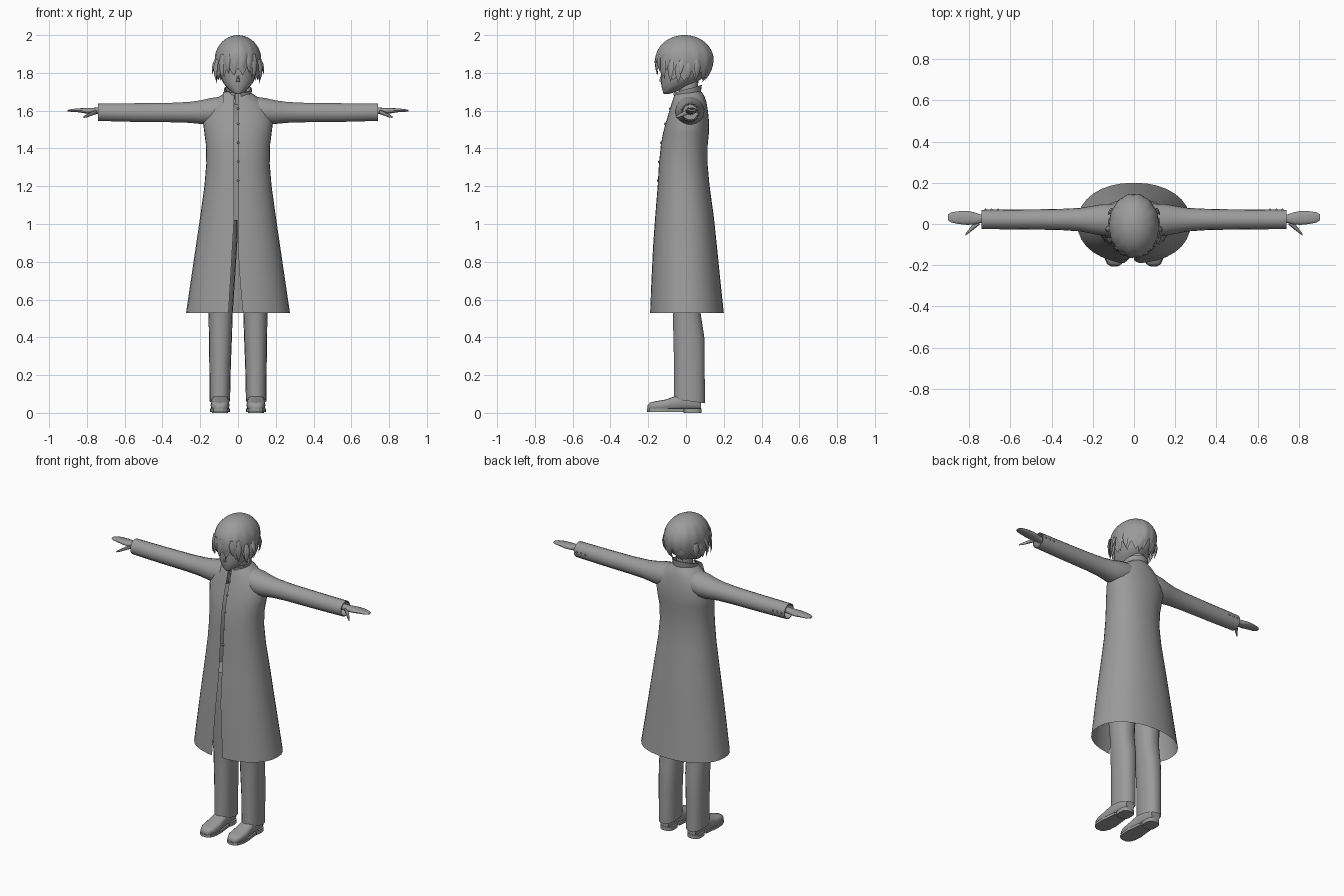
import bpy, bmesh, math
from mathutils import Vector

if "Cube" in bpy.data.objects:
    bpy.data.objects.remove(bpy.data.objects["Cube"])

grey = bpy.data.materials.new("plain_grey")
grey.diffuse_color = (0.33, 0.33, 0.33, 1)
grey.use_nodes = True
grey.node_tree.nodes["Principled BSDF"].inputs["Base Color"].default_value = grey.diffuse_color


def finish(name, bm, angle=50):
    bmesh.ops.recalc_face_normals(bm, faces=bm.faces)
    me = bpy.data.meshes.new(name)
    bm.to_mesh(me)
    bm.free()
    me.materials.append(grey)
    ob = bpy.data.objects.new(name, me)
    bpy.context.collection.objects.link(ob)
    bpy.ops.object.select_all(action='DESELECT')
    ob.select_set(True)
    bpy.context.view_layer.objects.active = ob
    bpy.ops.object.shade_smooth_by_angle(angle=math.radians(angle))
    return ob


def loft(name, rings, closed=True, caps=(True, True), angle=50):
    """Skin a list of point rings."""
    bm = bmesh.new()
    vs = [[bm.verts.new(p) for p in r] for r in rings]
    n = len(rings[0])
    for a, b in zip(vs, vs[1:]):
        for i in range(n if closed else n - 1):
            j = (i + 1) % n
            bm.faces.new((a[i], a[j], b[j], b[i]))
    if caps[0]:
        bm.faces.new(vs[0])
    if caps[1]:
        bm.faces.new(vs[-1])
    return finish(name, bm, angle)


def oval(n, ru, rv, p=2.0, start=0.0, end=2 * math.pi, full=True):
    """Points of a (super)ellipse as (u, v) pairs."""
    out = []
    for i in range(n):
        a = start + (end - start) * i / (n if full else n - 1)
        c, s = math.cos(a), math.sin(a)
        out.append((ru * math.copysign(abs(c) ** (2 / p), c),
                    rv * math.copysign(abs(s) ** (2 / p), s)))
    return out


def ring_z(z, cx, cy, rx, ry, n=20, p=2.0, tilt=0.0):
    return [(cx + u, cy + v, z + tilt * v) for u, v in oval(n, rx, ry, p)]


def ring_x(x, cy, cz, ry, rz, n=16, p=2.0):
    return [(x, cy + u, cz + v) for u, v in oval(n, ry, rz, p)]


def ring_y(y, cx, w, z0, z1, n=16, p=3.0):
    return [(cx + u, y, (z0 + z1) / 2 + v) for u, v in oval(n, w, (z1 - z0) / 2, p)]


# Long coat: open loop whose seam splits into the front slit. (z, half width, front, back)
coat = [(0.53, .275, -.19, .20), (0.7, .25, -.183, .182), (0.87, .225, -.175, .165),
        (1.04, .200, -.163, .147), (1.2, .178, -.150, .125), (1.32, .168, -.143, .114),
        (1.42, .170, -.133, .115), (1.48, .178, -.122, .121), (1.54, .185, -.106, .122),
        (1.60, .170, -.088, .116), (1.645, .135, -.074, .108), (1.675, .10, -.064, .098),
        (1.70, .062, -.05, .083)]
rings = []
for z, w, f, b in coat:
    k = max(0.0, (1.04 - z) / 0.51)
    cy, ry = (f + b) / 2, (b - f) / 2
    ring = []
    for u, v in oval(33, w, ry, 2.15, -math.pi / 2, 1.5 * math.pi, False):
        ring.append([u, cy + v, z])
    for i in (0, 1, 2):                       # right and left panel edges
        e, m = 0.026 * k - .02 * (1 - k), -0.05 * k - .02 * (1 - k)
        ring[i][0] = max(ring[i][0], e + i * .03)
        ring[-1 - i][0] = min(ring[-1 - i][0], m - i * .03)
    rings.append(ring)
loft("coat_body", rings, closed=False, caps=(False, False))

# Stand collar, tilted forward and open at the front
crings = []
for z, rx, ry in ((1.655, .066, .068), (1.715, .076, .076), (1.715, .068, .068), (1.665, .058, .060)):
    crings.append([(u, .008 + v, z + .28 * v)
                   for u, v in oval(21, rx, ry, 2, math.radians(-78), math.radians(258), False)])
loft("collar", crings + [crings[0]], closed=False, caps=(False, False), angle=35)

# Neck and head
loft("neck", [ring_z(1.63, 0, .02, .05, .05), ring_z(1.70, 0, .012, .045, .05),
              ring_z(1.80, 0, .01, .047, .058)])
head = [(1.688, -.105, .012, .014), (1.70, -.088, .034, .034), (1.72, -.068, .056, .060),
        (1.745, -.043, .077, .089), (1.775, -.020, .092, .112), (1.82, -.005, .101, .128),
        (1.88, -.002, .105, .130), (1.94, 0, .085, .105), (1.975, 0, .045, .055)]
loft("head", [ring_z(z, 0, y, rx, ry, 24) for z, y, rx, ry in head], angle=70)
loft("nose", [ring_z(1.752, 0, -.128, .011, .011, 6), ring_z(1.758, 0, -.131, .009, .013, 6),
              ring_z(1.80, 0, -.125, .004, .005, 6)])


# Hair cap with a jagged lower edge
def hair_low(a):
    front = max(0.0, -math.sin(a))
    back = max(0.0, math.sin(a))
    return 1.755 + .035 * front ** 2 + .005 * back


N, M = 56, 14
rows = []
for j in range(M + 1):
    row = []
    for i in range(N):
        a = 2 * math.pi * i / N
        s = math.sin(a)
        tooth = (0, .025, .052, .025)[i % 4] * (1 + .35 * math.sin(5 * a))
        low = hair_low(a) + tooth
        t = j / M
        z = 2.0 - (2.0 - low) * (1 - math.cos(t * math.pi / 2)) * .5 - (2.0 - low) * t * t * .5
        h = (z - 1.87) / .13
        r = math.sqrt(max(0.0004, 1 - h * h)) if h > 0 else 1 - h * h * (.13 + .28 * max(0, s) + .0 * s)
        r *= 1 + .018 * t * (1 if i % 4 == 0 else -1 if i % 4 == 2 else 0)
        row.append((.122 * r * math.cos(a), -.008 + .155 * r * s, z))
    rows.append(row)
loft("hair_cap", rows, caps=(True, False), angle=60)


def lock(name, root, tip, w, d):
    """Flat pointed strand from root to tip."""
    root, tip = Vector(root), Vector(tip)
    out = Vector((root.x, root.y, 0)).normalized()
    side = out.cross(Vector((0, 0, 1)))
    prof = []
    for t, k in ((0, .5), (.35, 1), (.7, .65), (1, .05)):
        c = root.lerp(tip, t) + out * d * math.sin(math.pi * t)
        prof.append([c + side * u * k + out * v * k for u, v in oval(6, w, .008)])
    loft(name, prof)


# Fringe, side and nape locks
for i, (x, tx, z) in enumerate(((-.085, -.083, 1.765), (-.055, -.05, 1.80), (-.015, -.02, 1.785),
                                (.02, .022, 1.79), (.055, .06, 1.80), (.085, .083, 1.765))):
    y = -.008 - .148 * math.sqrt(1 - (x / .125) ** 2)
    lock(f"fringe_lock_{i}", (x, y, 1.90), (tx, y + .005, z), .019, .006)
for s in (1, -1):
    for i, (y, z, o) in enumerate(((-.075, 1.755, .115), (-.035, 1.745, .112), (.015, 1.76, .108),
                                   (.06, 1.765, .104))):
        lock(f"side_lock_{i}", (s * .112, y, 1.87), (s * o, y - .006, z), .02, .008)
    lock("flyaway_lock", (s * .115, -.02, 1.88), (s * .137, -.03, 1.79), .016, .004)
    lock("nape_lock", (s * .04, .125, 1.84), (s * .035, .085, 1.75), .025, .01)

for s in (1, -1):
    # Sleeve: blended shoulder, open cuff with a folded-in lining
    sl = [(.04, .022, 1.615, .070, .068), (.10, .02, 1.602, .078, .072), (.15, .02, 1.595, .077, .072),
          (.20, .02, 1.592, .068, .063), (.26, .021, 1.591, .057, .056), (.36, .022, 1.590, .051, .052),
          (.55, .022, 1.590, .048, .050), (.74, .022, 1.592, .047, .047),
          (.74, .022, 1.592, .042, .042), (.68, .022, 1.592, .040, .040)]
    loft("sleeve", [ring_x(s * x, cy, cz, ry, rz, 18) for x, cy, cz, ry, rz in sl], angle=45)
    # Hand and thumb
    hand = [(.68, .024, 1.598, .022, .020), (.745, .026, 1.599, .021, .017), (.775, .027, 1.599, .030, .016),
            (.81, .030, 1.600, .034, .014), (.85, .031, 1.602, .031, .010), (.885, .032, 1.601, .025, .007),
            (.902, .033, 1.600, .014, .004)]
    loft("hand", [ring_x(s * x, cy, cz, ry, rz, 12, 2.3) for x, cy, cz, ry, rz in hand])
    thumb = [(.750, .010, 1.594, .014, .012), (.778, -.012, 1.583, .015, .011),
             (.800, -.034, 1.573, .010, .009), (.818, -.052, 1.566, .004, .004)]
    loft("thumb", [ring_x(s * x, cy, cz, ry, rz, 8) for x, cy, cz, ry, rz in thumb])
    # Trouser leg
    leg = [(.062, .096, .018, .054, .083), (.25, .095, .018, .057, .082), (.40, .093, .015, .061, .083),
           (.53, .092, .004, .064, .074), (.75, .088, -.005, .075, .088), (.95, .078, -.008, .077, .098),
           (1.02, .072, -.008, .070, .095)]
    loft("trouser_leg", [ring_z(z, s * x, y, rx, ry, 18, 2.3, -.13 if i == 0 else 0)
                         for i, (z, x, y, rx, ry) in enumerate(leg)], caps=(False, True))
    # Shoe upper, sole and heel
    shoe = [(-.203, .018, .016, .040), (-.192, .034, .012, .054), (-.16, .047, .012, .062),
            (-.11, .050, .012, .070), (-.06, .046, .014, .088), (.0, .040, .016, .11),
            (.06, .039, .016, .11), (.08, .030, .018, .09)]
    loft("shoe", [ring_y(y, s * .095, w, a, b) for y, w, a, b in shoe])
    sole = [(-.206, .016), (-.194, .036), (-.16, .050), (-.11, .053), (-.06, .047), (-.01, .042)]
    outline = [(s * .095 + w, y) for y, w in sole] + [(s * .095 - w, y) for y, w in reversed(sole)]
    loft("shoe_sole", [[(x, y, z) for x, y in outline] for z in (.006, .022)], angle=30)
    loft("shoe_heel", [ring_z(z, s * .095, .035, .042, .048, 16, 3) for z in (0, .024)], angle=30)


# Coat front buttons and cuff buttons
def button(name, loc, r=.007):
    bm = bmesh.new()
    bmesh.ops.create_uvsphere(bm, u_segments=8, v_segments=6, radius=r)
    bmesh.ops.translate(bm, verts=bm.verts, vec=loc)
    finish(name, bm)


for z, y in ((1.23, -.148), (1.33, -.142), (1.43, -.131), (1.53, -.109), (1.61, -.084)):
    button("coat_button", (0, y, z))
for s in (1, -1):
    for x in (.66, .69, .72):
        button("cuff_button", (s * x, .069, 1.595), .006)
